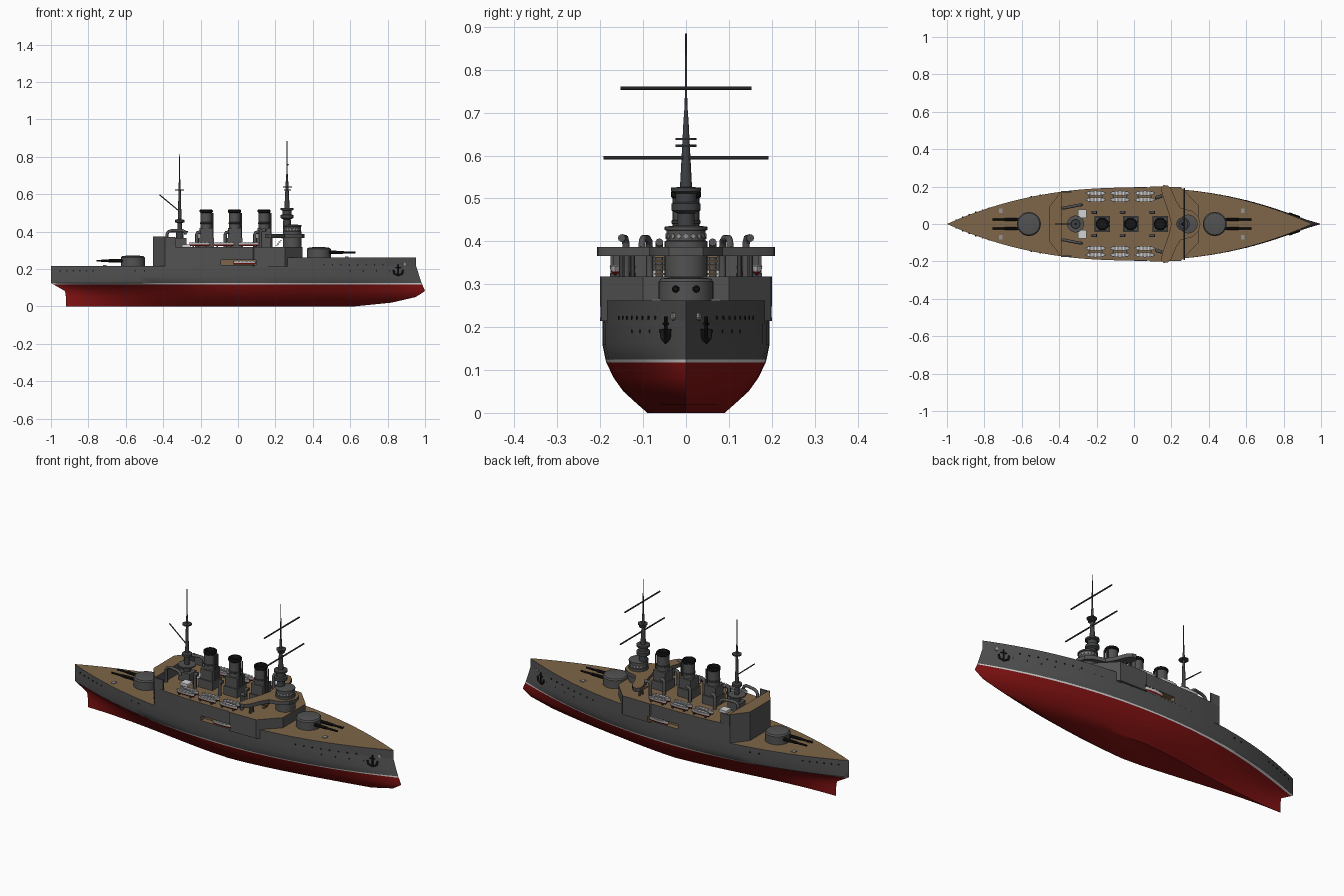
import bpy, bmesh, math
from mathutils import Vector, Matrix

if "Cube" in bpy.data.objects:
    bpy.data.objects.remove(bpy.data.objects["Cube"])

def mat(name, r, g, b):
    m = bpy.data.materials.new(name)
    m.diffuse_color = (r, g, b, 1)
    m.use_nodes = True
    m.node_tree.nodes["Principled BSDF"].inputs["Base Color"].default_value = m.diffuse_color
    return m

GRAY = mat("hull gray", .085, .085, .085)
DARK = mat("mast dark gray", .05, .052, .055)
RED = mat("antifouling red", .23, .006, .006)
WOOD = mat("deck wood", .21, .13, .065)
WHITE = mat("white paint", .65, .65, .65)
BLACK = mat("black", .008, .008, .008)
CANVAS = mat("boat canvas gray", .3, .3, .3)

def finish(name, bm, mats, smooth=True):
    bmesh.ops.remove_doubles(bm, verts=bm.verts, dist=1e-5)
    bmesh.ops.recalc_face_normals(bm, faces=bm.faces)
    me = bpy.data.meshes.new(name)
    bm.to_mesh(me)
    bm.free()
    for m in mats:
        me.materials.append(m)
    if smooth:
        me.shade_smooth()
        me.set_sharp_from_angle(angle=math.radians(35))
    ob = bpy.data.objects.new(name, me)
    bpy.context.collection.objects.link(ob)
    return ob

def box(name, lo, hi, m):
    bm = bmesh.new()
    lo, hi = Vector(lo), Vector(hi)
    bmesh.ops.create_cube(bm, size=1, matrix=Matrix.Translation((lo + hi) / 2) @ Matrix.Diagonal((hi - lo).to_4d()))
    return finish(name, bm, [m], False)

def rod(name, p, q, r0, m, r1=None, n=10):
    p, q = Vector(p), Vector(q)
    bm = bmesh.new()
    rot = (q - p).to_track_quat('Z', 'Y').to_matrix().to_4x4()
    bmesh.ops.create_cone(bm, cap_ends=True, segments=n, radius1=r0, radius2=r0 if r1 is None else r1,
                          depth=(q - p).length, matrix=Matrix.Translation((p + q) / 2) @ rot)
    return finish(name, bm, [m])

def lathe(name, x, y, profile, m, n=28):
    bm = bmesh.new()
    rings = [[bm.verts.new((x + r * math.cos(2 * math.pi * i / n), y + r * math.sin(2 * math.pi * i / n), z))
              for i in range(n)] for r, z in profile]
    for a, b in zip(rings, rings[1:]):
        for i in range(n):
            bm.faces.new((a[i], a[(i + 1) % n], b[(i + 1) % n], b[i]))
    bm.faces.new(rings[0])
    bm.faces.new(rings[-1])
    return finish(name, bm, [m])

def prism(name, half, z0, z1, side, top):
    # plan outline given for +y, mirrored to -y
    pts = half + [(x, -y) for x, y in reversed(half) if y > 1e-5]
    bm = bmesh.new()
    f = bm.faces.new([bm.verts.new((x, y, z0)) for x, y in pts])
    up = bmesh.ops.extrude_face_region(bm, geom=[f])['geom']
    bmesh.ops.translate(bm, vec=(0, 0, z1 - z0), verts=[v for v in up if isinstance(v, bmesh.types.BMVert)])
    bm.normal_update()
    for f in bm.faces:
        c = f.calc_center_median()
        f.material_index = 1 if abs(c.z - z1) < 1e-5 else 0
    return finish(name, bm, [side, top])

def pipe(name, pts, r, m):
    cu = bpy.data.curves.new(name, 'CURVE')
    cu.dimensions, cu.bevel_depth, cu.bevel_resolution, cu.use_fill_caps = '3D', r, 3, True
    sp = cu.splines.new('POLY')
    sp.points.add(len(pts) - 1)
    for p, c in zip(sp.points, pts):
        p.co = (*c, 1)
    cu.materials.append(m)
    ob = bpy.data.objects.new(name, cu)
    bpy.context.collection.objects.link(ob)

# Hull: waterline levels (z, stern x, bow x, half beam, aft power, aft sharpness, bow power)
LEVELS = [(0, -.92, .62, .09, 1.5, 2, 1.5), (.02, -.92, .82, .113, 1.6, 1.8, 1.6),
          (.05, -.92, .95, .146, 1.7, 1.6, 1.7), (.082, -.925, 1.0, .169, 1.8, 1.4, 1.8),
          (.118, -.988, .985, .186, 2.1, 1.1, 2), (.125, -1, .982, .188, 2.2, 1, 2.1),
          (.16, -1, .97, .195, 2.3, 1, 2.2), (.217, -1, .952, .195, 2.3, 1, 2.2)]

def width(x, lv=LEVELS[-1]):
    z, xs, xe, w, pa, qa, pf = lv
    u = min(1, x / (xs if x < 0 else xe))
    return w * ((1 - u ** pa) ** qa if x < 0 else 1 - u ** pf)

N = 14
US = [math.sin(math.pi / 2 * i / N) for i in range(N + 1)]
bm = bmesh.new()
rings = []
for lv in LEVELS:
    xs = [lv[1] * u for u in reversed(US)] + [lv[2] * u for u in US[1:]]
    half = [(x, width(x, lv)) for x in xs]
    loop = half + [(x, -y) for x, y in half[-2:0:-1]]
    rings.append([bm.verts.new((x, y, lv[0])) for x, y in loop])
for k, (a, b) in enumerate(zip(rings, rings[1:])):
    for i in range(len(a)):
        j = (i + 1) % len(a)
        bm.faces.new((a[i], a[j], b[j], b[i])).material_index = 1 if k < 4 else 2 if k == 4 else 0
bm.faces.new(rings[0]).material_index = 1
bm.faces.new(rings[-1]).material_index = 3
finish("hull", bm, [GRAY, RED, WHITE, WOOD])

# Raised forecastle and midship casemate deck
prism("forecastle", [(x, width(x)) for x in [.15 + .04 * i for i in range(20)]] + [(.935, .008), (.952, 0)],
      .21, .262, GRAY, WOOD)
mid = prism("midship_casemate", [(-.455, .09), (-.39, .174)] + [(x / 100, width(x / 100)) for x in range(-36, 9, 4)]
            + [(.085, .2), (.25, .198), (.345, .1), (.345, .05)], .214, .318, GRAY, WOOD)
for s in (1, -1):
    cut = box("recess_cutter", (-.09, s * .205 - .04, .222), (.095, s * .205 + .04, .248), WOOD)
    cut.hide_render = True
    cut.display_type = 'WIRE'
    mod = mid.modifiers.new("recess", 'BOOLEAN')
    mod.operation, mod.object, mod.solver = 'DIFFERENCE', cut, 'EXACT'

# Aft shelter block and its side bulwarks
prism("aft_shelter", [(-.455, .09), (-.39, .174), (-.385, .174), (-.385, .06)], .31, .375, GRAY, WOOD)
for s in (1, -1):
    box("aft_bulwark", (-.39, s * .172 - .004, .31), (-.335, s * .172 + .004, .372), GRAY)

# Main turrets with paired guns
for x, z, d in ((-.562, .215, -1), (.432, .26, 1)):
    lathe("turret", x, 0, [(.064, z), (.064, z + .046), (.058, z + .053), (.03, z + .057)], GRAY, 36)
    for s in (1, -1):
        rod("gun_sleeve", (x + d * .055, s * .024, z + .029), (x + d * .13, s * .024, z + .029), .009, BLACK, .008)
        rod("gun_barrel", (x + d * .12, s * .024, z + .029), (x + d * .195, s * .024, z + .029), .006, BLACK, .005)
        box("deck_hatch", (x + d * .15 - .01, s * .07 - .012, z), (x + d * .15 + .01, s * .07 + .012, z + .006), CANVAS)

# Funnels with casings, bands, steam pipes and ventilators
for x in (-.17, -.018, .14):
    box("funnel_casing", (x - .042, -.042, .31), (x + .042, .042, .365), GRAY)
    box("funnel_casing_upper", (x - .036, -.036, .36), (x + .036, .036, .42), GRAY)
    lathe("funnel", x, 0, [(.031, .41), (.031, .516), (.026, .516), (.026, .48)], GRAY)
    lathe("funnel_cap", x, 0, [(.031, .5), (.035, .504), (.035, .514), (.031, .518), (.025, .518), (.025, .485)], BLACK)
    lathe("funnel_band", x, 0, [(.031, .44), (.034, .442), (.034, .448), (.031, .45)], DARK)
    for s in (1, -1):
        rod("steam_pipe", (x + .036, s * .012, .32), (x + .036, s * .012, .5), .004, DARK)
        pipe("ventilator", [(x - .05, s * .062, .315), (x - .05, s * .062, .385), (x - .045, s * .062, .395),
                            (x - .03, s * .062, .398)], .009, GRAY)

# Boats in double rows, and one in each side recess
def boat(x, y, z, L, w):
    bm = bmesh.new()
    rows = []
    for h, f in ((0, .35), (.008, .8), (.02, 1)):
        c = [(math.cos(a), math.sin(a)) for a in [2 * math.pi * i / 20 for i in range(20)]]
        rows.append([bm.verts.new((x + L / 2 * cx * (.85 + .15 * f), y + w * f * sy * abs(sy) ** .2, z + h)) for cx, sy in c])
    for k in (0, 1):
        for i in range(20):
            j = (i + 1) % 20
            bm.faces.new((rows[k][i], rows[k][j], rows[k + 1][j], rows[k + 1][i])).material_index = 1 - k
    bm.faces.new(rows[0]).material_index = 1
    bm.faces.new(rows[2]).material_index = 2
    finish("boat", bm, [WHITE, RED, CANVAS])
    for i in (-2, -1, 0, 1, 2):
        ww = w * (.9 if abs(i) < 2 else .65)
        box("boat_thwart", (x + i * L * .17 - .003, y - ww, z + .019), (x + i * L * .17 + .003, y + ww, z + .023), WHITE)

for s in (1, -1):
    boat(.035, s * .187, .223, .12, .012)
    for x in (-.205, -.075, .058):
        boat(x, s * .165, .322, .112, .013)
        boat(x, s * .13, .322, .112, .013)
        for d in (-.035, .035):
            box("boat_chock", (x + d - .004, s * .147 - .03, .316), (x + d + .004, s * .147 + .03, .326), DARK)

# Bridge with swept wings, supports and ladders
prism("bridge", [(.2, .0), (.185, .06), (.15, .16), (.145, .195), (.16, .208), (.18, .205), (.2, .185),
                 (.225, .125), (.25, .085), (.31, .07), (.345, .04), (.355, 0)], .366, .387, GRAY, WOOD)
for s in (1, -1):
    for y in (.125, .15):
        rod("wing_post", (.18, s * y, .315), (.18, s * y, .37), .006, GRAY)
    for i in range(5):
        box("ladder_step", (.2 + .008 * i, s * .06 - .014, .322 + .01 * i), (.212 + .008 * i, s * .06 + .014, .326 + .01 * i), WOOD)
    pipe("cowl_vent", [(.12, s * .14, .315), (.12, s * .14, .395), (.125, s * .143, .407), (.15, s * .15, .408)], .009, GRAY)

# Conning tower with window ring
lathe("conning_tower", .29, 0, [(.05, .26), (.05, .4), (.046, .402), (.046, .425), (.05, .427), (.05, .434), (.02, .438)], GRAY, 32)
for i in range(18):
    a = 2 * math.pi * i / 18
    p = Vector((.29 + .044 * math.cos(a), .044 * math.sin(a), .412))
    rod("bridge_window", p, p + Vector((math.cos(a), math.sin(a), 0)) * .004, .006, CANVAS, n=4)

# Foremast with fighting tops and yards
lathe("foremast", .262, 0, [(.022, .31), (.02, .465), (.034, .472), (.034, .488), (.024, .492), (.024, .512), (.035, .516),
                            (.035, .525), (.014, .527), (.006, .68), (.003, .72), (.002, .885)], DARK)
for z, r in ((.62, .018), (.636, .025)):
    lathe("foremast_platform", .265, 0, [(r, z), (r, z + .005)], DARK)
for z, h in ((.595, .192), (.757, .153)):
    rod("yard", (.268, -h, z), (.268, h, z), .004, DARK)

# Mainmast, deckhouse, derrick boom and skylights
box("aft_deckhouse", (-.345, -.03, .31), (-.275, .03, .365), GRAY)
lathe("mainmast", -.312, 0, [(.02, .36), (.02, .4), (.012, .402), (.012, .445), (.026, .45), (.026, .462), (.01, .466),
                             (.005, .66), (.003, .68), (.002, .815)], DARK)
lathe("aft_platform", -.312, 0, [(.045, .395), (.045, .402)], GRAY)
lathe("mainmast_platform", -.312, 0, [(.024, .62), (.024, .626)], DARK)
rod("derrick_boom", (-.315, 0, .51), (-.42, 0, .597), .003, DARK)
for s in (1, -1):
    box("skylight", (-.3, s * .055 - .022, .31), (-.255, s * .055 + .022, .332), WHITE)
    # gooseneck boat cranes
    pipe("boat_crane", [(-.38, s * .085, .315), (-.38, s * .085, .385), (-.372, s * .086, .4), (-.35, s * .09, .407),
                        (-.3, s * .1, .407), (-.285, s * .102, .4), (-.28, s * .103, .385)], .008, GRAY)

    # Portholes, hawse holes and anchors
    for x, z in [(-.95 + .035 * i, .19) for i in range(6)] + [(-.55, .19), (-.5, .19)] + \
            [(.46 + .045 * i, .222) for i in range(8)] + [(.6 + .07 * i, .19) for i in range(4)]:
        y = s * width(x)
        rod("porthole", (x, y - s * .004, z), (x, y + s * .003, z), .004, BLACK, n=8)
    y = s * (width(.885) + .001)
    rod("hawse_hole", (.887, y - s * .006, .225), (.89, y + s * .003, .225), .009, CANVAS)
    y = s * (width(.855) + .006)
    rod("anchor_shank", (.857, y, .165), (.857, y, .225), .004, BLACK)
    rod("anchor_stock", (.842, y + s * .005, .208), (.872, y - s * .005, .208), .003, BLACK)
    pipe("anchor_arms", [(.832, y + s * .009, .195), (.836, y + s * .008, .175), (.857, y, .166),
                         (.878, y - s * .007, .175), (.882, y - s * .008, .195)], .005, BLACK)
